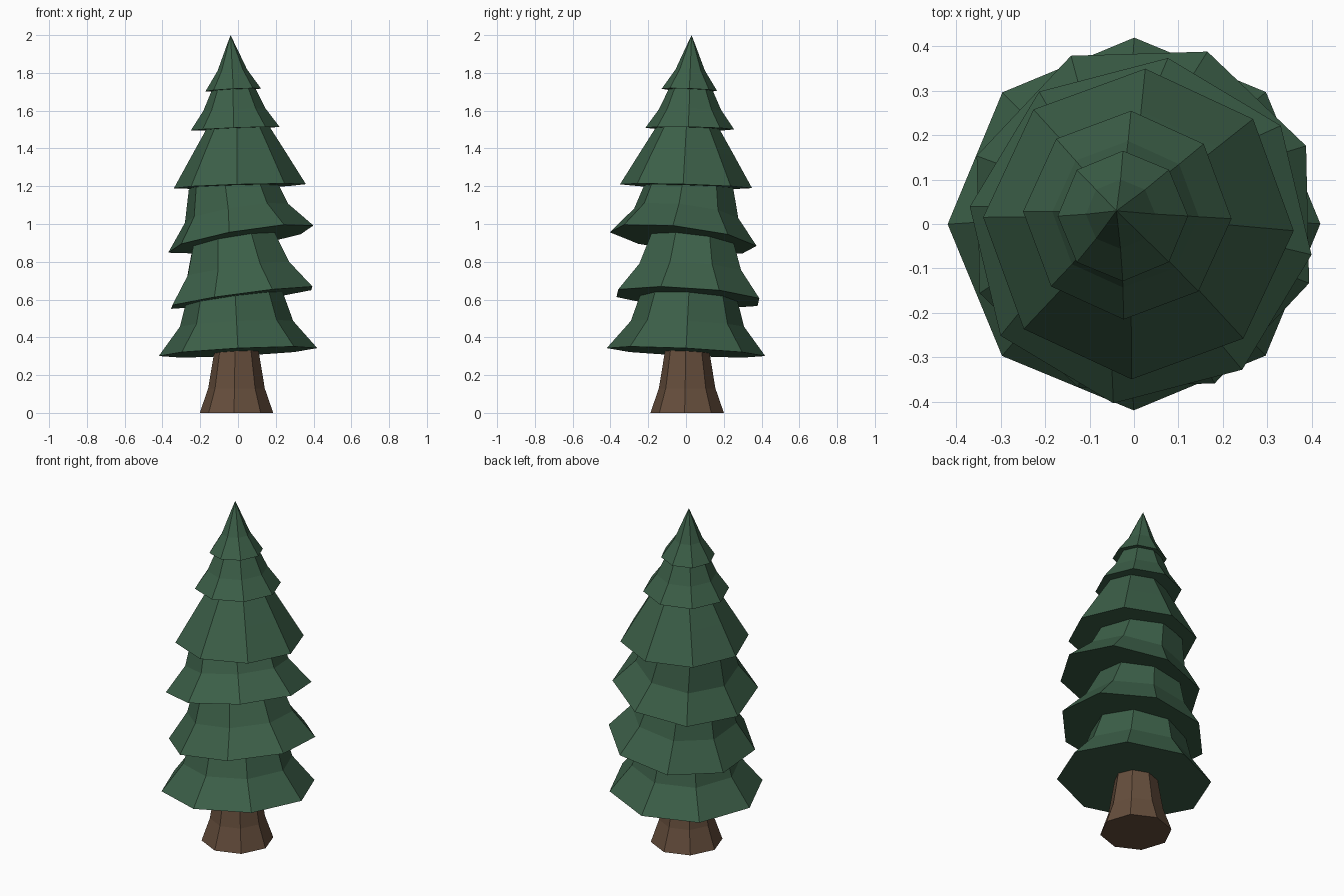
import bpy, bmesh
from math import cos, sin, radians
from mathutils import Vector

if "Cube" in bpy.data.objects:
    bpy.data.objects.remove(bpy.data.objects["Cube"])

SIDES = 8


def material(name, color):
    m = bpy.data.materials.new(name)
    m.diffuse_color = color
    m.use_nodes = True
    m.node_tree.nodes["Principled BSDF"].inputs["Base Color"].default_value = m.diffuse_color
    return m


def faceted(name, mat, center, turn, tilt, profile):
    """Closed 8-sided lathe; profile = (radius, height), leaning by slopes tilt."""
    bm = bmesh.new()
    lean = Vector((0, 0, 1)).rotation_difference(Vector((-tilt[0], -tilt[1], 1)))
    base = Vector(center)
    angles = [radians(turn + 360 * k / SIDES) for k in range(SIDES)]
    rings = []
    for r, h in profile:
        pts = [(0, 0)] if r == 0 else [(r * cos(a), r * sin(a)) for a in angles]
        rings.append([bm.verts.new(base + lean @ Vector((x, y, h))) for x, y in pts])
    bm.faces.new(rings[0][::-1])
    for lo, hi in zip(rings, rings[1:]):
        for k in range(SIDES):
            n = (k + 1) % SIDES
            if len(hi) == 1:
                bm.faces.new((lo[k], lo[n], hi[0]))
            else:
                bm.faces.new((lo[k], lo[n], hi[n], hi[k]))
    if len(rings[-1]) > 1:
        bm.faces.new(rings[-1])
    bm.normal_update()
    mesh = bpy.data.meshes.new(name)
    bm.to_mesh(mesh)
    bm.free()
    mesh.materials.append(mat)
    obj = bpy.data.objects.new(name, mesh)
    bpy.context.collection.objects.link(obj)


green = material("needles", (0.045, 0.115, 0.065, 1))
brown = material("bark", (0.13, 0.075, 0.045, 1))

# flared trunk
faceted("trunk", brown, (-0.008, 0.006, 0), -4, (0, 0),
        [(0.195, 0), (0.15, 0.13), (0.117, 0.33), (0.115, 0.38)])

# foliage skirts from bottom to top: centre, turn, tilt slopes, profile
tiers = [
    ((0, 0, 0.322), 0, (0.05, -0.05), [(0.42, 0), (0.30, 0.15), (0.245, 0.33)]),
    ((0.02, 0.01, 0.61), 24, (0.135, -0.06), [(0.405, 0), (0.292, 0.15), (0.225, 0.34)]),
    ((0.015, -0.015, 0.92), -8.5, (0.17, -0.12), [(0.395, 0), (0.28, 0.14), (0.23, 0.31)]),
    ((0.01, 0, 1.2), -2.5, (0.03, -0.03), [(0.35, 0), (0.25, 0.17), (0.155, 0.33)]),
    ((-0.015, 0.02, 1.505), -2, (0.04, -0.02), [(0.235, 0), (0.165, 0.10), (0.11, 0.22)]),
    ((-0.025, 0.018, 1.71), 0, (0.05, -0.04), [(0.147, 0), (0.078, 0.105), (0.028, 0.225), (0, 0.29)]),
]
for i, (c, turn, tilt, prof) in enumerate(tiers, 1):
    faceted(f"foliage_tier_{i}", green, c, turn, tilt, prof)
